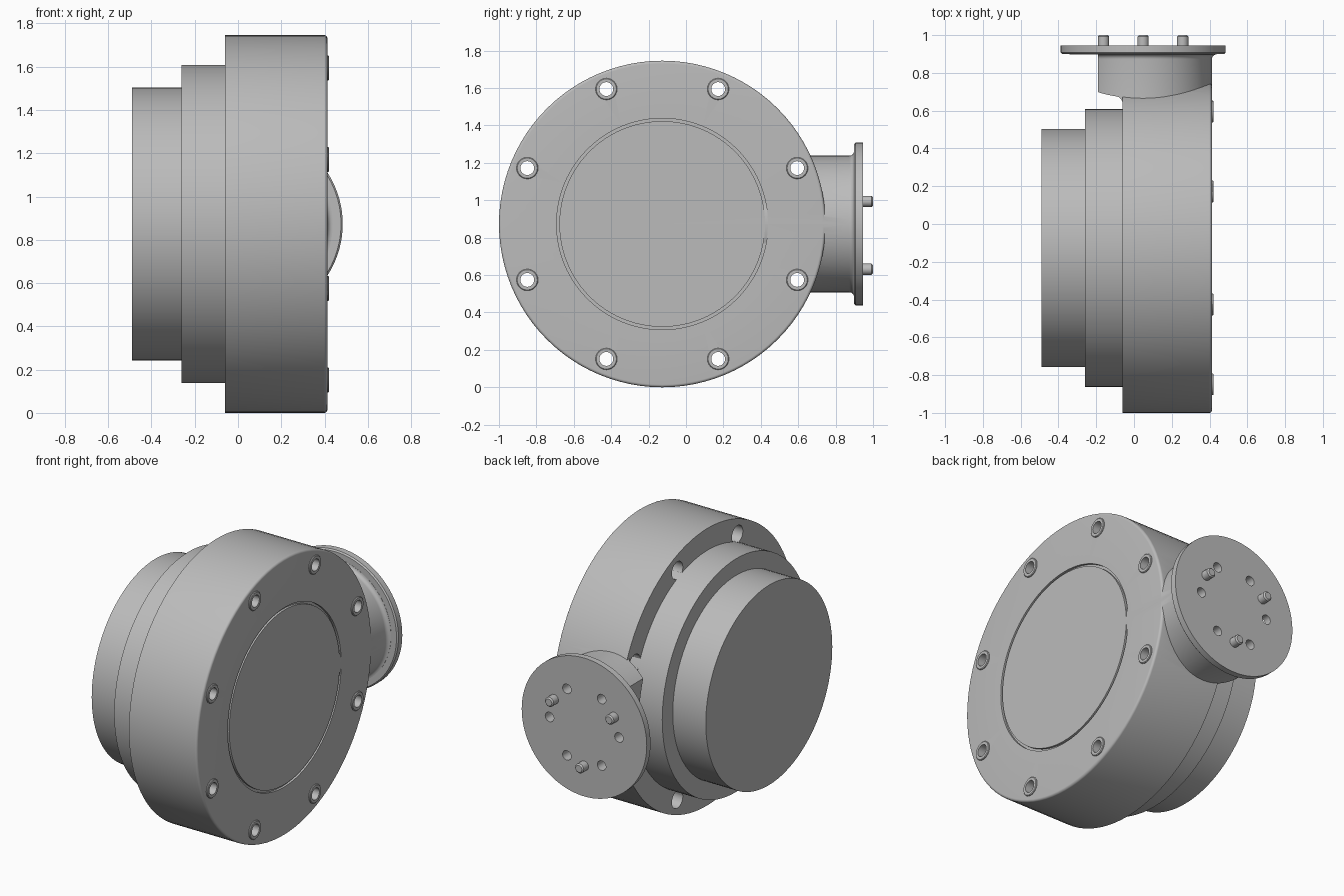
import bpy, bmesh, math
from mathutils import Matrix, Vector

if "Cube" in bpy.data.objects:
    bpy.data.objects.remove(bpy.data.objects["Cube"], do_unlink=True)

AXIS_Y, AXIS_Z = -0.127, 0.873      # main axis, running along x
NECK_X, R_BODY = 0.048, 0.873
MAIN = Vector((0, AXIS_Y, AXIS_Z))
SIDE = Vector((NECK_X, 0, AXIS_Z))  # flange axis, running along y

grey = bpy.data.materials.new("machined_grey")
grey.use_nodes = True
grey.diffuse_color = (0.5, 0.5, 0.5, 1)
grey.node_tree.nodes["Principled BSDF"].inputs["Base Color"].default_value = (0.5, 0.5, 0.5, 1)


def lathe(name, profiles, axis, segs=96):
    """Revolve (radius, height) profiles; each entry is (points, centre, closed)."""
    turn = Matrix.Rotation(math.pi / 2, 4, 'Y') if axis == 'x' else Matrix.Rotation(-math.pi / 2, 4, 'X')
    bm = bmesh.new()
    for points, centre, closed in profiles:
        part = bmesh.new()
        vs = [part.verts.new((r, 0, h)) for r, h in points]
        es = [part.edges.new(p) for p in zip(vs, vs[1:])]
        if closed:
            es.append(part.edges.new((vs[-1], vs[0])))
        bmesh.ops.spin(part, geom=vs + es, cent=(0, 0, 0), axis=(0, 0, 1),
                       angle=math.tau, steps=segs, use_merge=False)
        bmesh.ops.remove_doubles(part, verts=part.verts, dist=1e-5)
        bmesh.ops.recalc_face_normals(part, faces=part.faces)
        part.transform(Matrix.Translation(centre) @ turn)
        temp = bpy.data.meshes.new("temp")
        part.to_mesh(temp)
        part.free()
        bm.from_mesh(temp)
        bpy.data.meshes.remove(temp)
    mesh = bpy.data.meshes.new(name)
    bm.to_mesh(mesh)
    bm.free()
    mesh.materials.append(grey)
    obj = bpy.data.objects.new(name, mesh)
    bpy.context.collection.objects.link(obj)
    return obj


def rod(r, a, b):
    return [(0, a), (r, a), (r, b), (0, b)]


def boolean(target, tool, operation):
    """Apply a boolean and remove the tool."""
    mod = target.modifiers.new("cut", 'BOOLEAN')
    mod.object, mod.operation, mod.solver = tool, operation, 'EXACT'
    bpy.context.view_layer.objects.active = target
    bpy.ops.object.modifier_apply(modifier=mod.name)
    bpy.data.objects.remove(tool, do_unlink=True)


def arc(cr, ch, rad, start, end, n=6):
    angles = [math.radians(start + (end - start) * i / n) for i in range(n + 1)]
    return [(cr + rad * math.cos(a), ch + rad * math.sin(a)) for a in angles]


# Main housing with rounded front rim and a thin groove around the cover
FRONT = 0.413
housing = lathe("housing", [([(0, -0.06), (R_BODY, -0.06)]
                             + arc(R_BODY - 0.015, FRONT - 0.015, 0.015, 0, 90)
                             + [(0.565, FRONT), (0.565, FRONT - 0.015), (0.55, FRONT - 0.015),
                                (0.55, FRONT), (0, FRONT)], MAIN, False)], 'x')

# Neck, trimmed flat at the back and cleared around the rear ring
neck = lathe("neck", [([(0, 0.4), (0.365, 0.4)] + arc(0.39, 0.873, 0.025, 180, 90)
                       + [(0.39, 0.92), (0, 0.92)], SIDE, False)], 'y')
bpy.ops.mesh.primitive_cube_add(size=1, location=(-0.69, 0.6, AXIS_Z))
trim = bpy.context.object
trim.scale = (1, 0.596, 2)
boolean(neck, trim, 'DIFFERENCE')
boolean(neck, lathe("clearance", [([(0, -1), (0.87, -1)] + arc(0.84, -0.09, 0.03, 0, 90)
                                   + [(0, -0.06)], MAIN, False)], 'x'), 'DIFFERENCE')
boolean(housing, neck, 'UNION')

# Eight bolt holes, opened wider from the rear
spots = []
for i in range(8):
    a = math.radians(22.5 + 45 * i)
    spots.append(MAIN + Vector((0, math.cos(a), math.sin(a))) * 0.781)
boolean(housing, lathe("bolt_holes", [([(0, -0.1), (0.055, -0.1), (0.055, 0.3), (0.037, 0.3),
                                        (0.037, 0.6), (0, 0.6)], s, False) for s in spots],
                       'x', 24), 'DIFFERENCE')
collars = lathe("bolt_collars", [([(0.037, 0.38), (0.058, 0.38), (0.058, 0.417), (0.054, 0.421),
                                   (0.037, 0.421)], s, True) for s in spots], 'x', 24)

# Stepped rear rings
rear_ring = lathe("rear_ring", [(rod(0.735, -0.26, 0.31), MAIN, False)], 'x')
rear_cap = lathe("rear_cap", [(rod(0.63, -0.49, -0.2), MAIN, False)], 'x')

# Side flange with six holes and three pins on one circle
flange = lathe("flange", [([(0, 0.899), (0.428, 0.899), (0.436, 0.907), (0.436, 0.945),
                            (0, 0.945)], SIDE, False)], 'y')


def on_circle(degrees):
    a = math.radians(degrees)
    return SIDE + Vector((math.cos(a), 0, math.sin(a))) * 0.242


def hole_cutter():
    return lathe("flange_holes", [(rod(0.03, 0.8, 1), on_circle(60 * i), False)
                                  for i in range(6)], 'y', 20)


boolean(housing, hole_cutter(), 'DIFFERENCE')
boolean(flange, hole_cutter(), 'DIFFERENCE')
pins = lathe("flange_pins", [([(0, 0.92), (0.03, 0.92), (0.03, 0.992), (0.022, 1), (0, 1)],
                              on_circle(30 + 120 * i), False) for i in range(3)], 'y', 20)

# Smooth curved walls, crisp edges
for obj in (housing, collars, rear_ring, rear_cap, flange, pins):
    bpy.ops.object.select_all(action='DESELECT')
    obj.select_set(True)
    bpy.context.view_layer.objects.active = obj
    bpy.ops.object.shade_smooth_by_angle(angle=math.radians(30))
